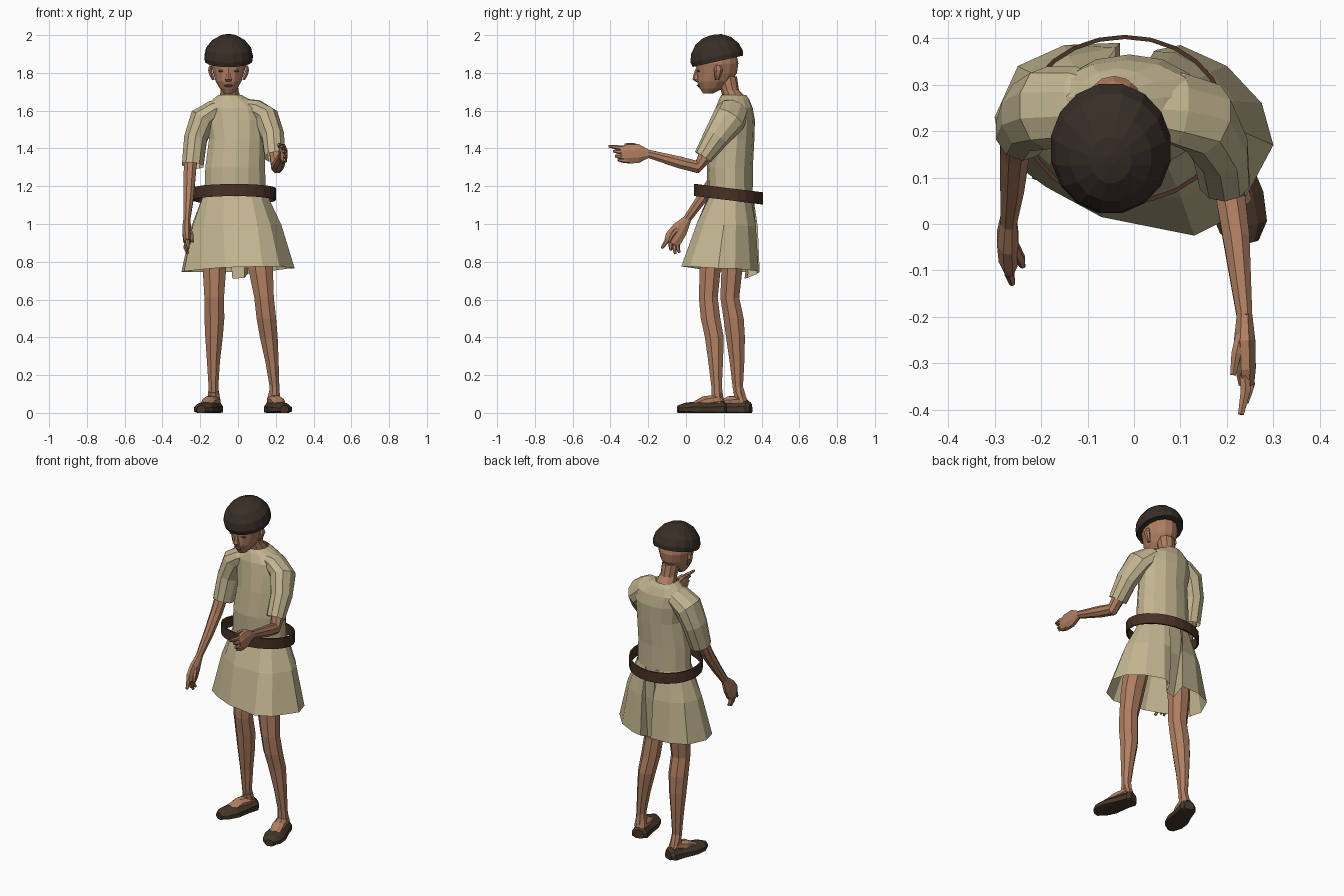
import bpy, bmesh, math
from mathutils import Vector


def material(name, rgb):
    m = bpy.data.materials.new(name)
    m.diffuse_color = (*rgb, 1)
    return m


SKIN = material("skin", (0.43, 0.21, 0.12))
LIPS = material("dark_skin", (0.22, 0.10, 0.06))
CLOTH = material("linen", (0.54, 0.46, 0.28))
HAT = material("dark_felt", (0.040, 0.027, 0.020))
BELT = material("belt_leather", (0.065, 0.031, 0.018))
SHOE = material("shoe_leather", (0.06, 0.037, 0.022))


def skin_rings(name, rings, mat, ends=(True, True), closed_loop=False):
    """Bridge equal-length point rings into a flat-shaded mesh."""
    bm = bmesh.new()
    vs = [[bm.verts.new(p) for p in r] for r in rings]
    n = len(vs[0])
    pairs = list(zip(vs, vs[1:])) + ([(vs[-1], vs[0])] if closed_loop else [])
    for a, b in pairs:
        for i in range(n):
            j = (i + 1) % n
            bm.faces.new((a[i], a[j], b[j], b[i]))
    if ends[0] and not closed_loop:
        bm.faces.new(vs[0][::-1])
    if ends[1] and not closed_loop:
        bm.faces.new(vs[-1])
    bmesh.ops.recalc_face_normals(bm, faces=bm.faces)
    me = bpy.data.meshes.new(name)
    bm.to_mesh(me)
    bm.free()
    me.materials.append(mat)
    ob = bpy.data.objects.new(name, me)
    bpy.context.collection.objects.link(ob)
    return ob


def loft(name, secs, mat, n=8, axis=None, ends=(True, True)):
    """Sections (x, y, z, half width, half depth) swept along their centres."""
    cs = [Vector(s[:3]) for s in secs]
    rings = []
    for k, s in enumerate(secs):
        t = axis or (cs[min(k + 1, len(cs) - 1)] - cs[max(k - 1, 0)])
        t = Vector(t).normalized()
        u = Vector((1, 0, 0))
        u = (u - t * u.dot(t)).normalized()
        v = t.cross(u)
        ring = []
        for i in range(n):
            a = 2 * math.pi * (i + 0.5) / n
            p = cs[k] + u * s[3] * math.cos(a) + v * s[4] * math.sin(a)
            p.z = max(p.z, 0)          # flat on the ground
            ring.append(p)
        rings.append(ring)
    return skin_rings(name, rings, mat, ends)


UP = (0, 0, 1)

# Tunic body
loft("tunic_body", [(-.015, .235, 1.13, .168, .118), (-.015, .232, 1.30, .162, .122),
                    (-.005, .245, 1.45, .152, .117), (-.01, .255, 1.55, .165, .11),
                    (-.02, .255, 1.615, .165, .098), (-.035, .255, 1.66, .10, .08),
                    (-.043, .252, 1.683, .062, .066)], CLOTH, 14, UP, (False, False))

# Skirt: hem outline with an overlapping back fold
hem = [(.30, .17, .765), (.275, .26, .765), (.20, .34, .755), (.10, .385, .75), (.05, .375, .735),
       (.035, .325, .715), (-.03, .31, .71), (-.03, .39, .745), (-.15, .385, .745), (-.25, .34, .745),
       (-.30, .23, .745), (-.285, .15, .75), (-.19, .08, .76), (-.07, .015, .77),
       (.13, -.025, .775), (.22, .02, .775)]


def skirt_ring(f, bulge):
    out = []
    for x, y, z in hem:
        a = math.atan2(y - .2, x)
        w = Vector((-.015 + .168 * math.cos(a), .235 + .12 * math.sin(a), 1.16))
        p = w.lerp(Vector((x, y, z)), f)
        c = Vector((-.01, .21, p.z))
        out.append(c + (p - c) * bulge)
    return out


skin_rings("skirt", [skirt_ring(f, b) for f, b in ((0, 1), (.42, 1.07), (1, 1))],
           CLOTH, (False, False))

# Loose belt: a tilted flat hoop
profile = [(0, .032), (0, -.032), (-.009, -.032), (-.009, .032)]
hoop = []
for i in range(24):
    a = 2 * math.pi * i / 24
    hoop.append([(-.02 + (.22 + r) * math.cos(a), .225 + (.182 + r) * math.sin(a),
                  1.158 - .022 * math.sin(a) + h) for r, h in profile])
skin_rings("belt", hoop, BELT, closed_loop=True)

# Sleeves
loft("right_sleeve", [(-.06, .256, 1.625, .04, .06), (-.125, .254, 1.60, .058, .085),
                      (-.187, .25, 1.555, .073, .09),
                      (-.225, .235, 1.45, .064, .08), (-.24, .20, 1.31, .06, .066)],
     CLOTH, 10, ends=(True, False))
loft("left_sleeve", [(.02, .256, 1.625, .04, .06), (.09, .25, 1.60, .058, .085),
                     (.15, .227, 1.555, .07, .09),
                     (.186, .16, 1.46, .062, .07), (.195, .09, 1.355, .056, .05)],
     CLOTH, 10, ends=(True, False))

# Arms
loft("right_arm", [(-.235, .22, 1.45, .04, .04), (-.253, .19, 1.31, .036, .038),
                   (-.257, .155, 1.24, .034, .036), (-.262, .08, 1.13, .028, .030),
                   (-.27, .005, 1.025, .019, .023)], SKIN)
loft("left_arm", [(.19, .13, 1.44, .036, .036), (.203, .095, 1.345, .035, .038),
                  (.208, .06, 1.302, .034, .036), (.22, -.03, 1.325, .031, .034),
                  (.238, -.20, 1.372, .018, .023)], SKIN)

# Hands: palm, fingers and thumb
loft("right_palm", [(-.27, .01, 1.03, .019, .022), (-.272, -.03, .975, .025, .046),
                    (-.27, -.065, .925, .023, .052), (-.268, -.08, .90, .018, .042)], SKIN)
loft("left_palm", [(.238, -.195, 1.371, .018, .022), (.238, -.25, 1.373, .025, .054),
                   (.24, -.31, 1.370, .024, .054), (.242, -.345, 1.366, .018, .042)], SKIN)


def digits(side, pairs):
    for k, (a, b, c) in enumerate(pairs):
        loft(f"{side}_finger_{k + 1}", [(*a, .013, .013), (*b, .012, .012), (*c, .007, .007)],
             SKIN, 6)


digits("right", [((-.268, -.08, .94), (-.268, -.105, .905), (-.262, -.128, .872)),
                 ((-.272, -.07, .925), (-.275, -.083, .888), (-.265, -.08, .862)),
                 ((-.273, -.055, .915), (-.278, -.063, .875), (-.268, -.056, .842)),
                 ((-.272, -.04, .915), (-.276, -.045, .875), (-.266, -.035, .85)),
                 ((-.26, -.045, .975), (-.245, -.075, .94), (-.24, -.09, .905))])
digits("left", [((.238, -.30, 1.40), (.24, -.36, 1.405), (.23, -.41, 1.412)),
                ((.242, -.30, 1.38), (.247, -.355, 1.382), (.24, -.385, 1.386)),
                ((.243, -.30, 1.355), (.25, -.345, 1.355), (.243, -.375, 1.36)),
                ((.242, -.29, 1.335), (.25, -.33, 1.335), (.245, -.362, 1.34)),
                ((.23, -.24, 1.40), (.22, -.28, 1.418), (.213, -.325, 1.42))])


# Legs, insteps and shoes
def foot(side, heel, toe, ankle):
    h, t, a = Vector((*heel, 0)), Vector((*toe, 0)), Vector((*ankle, .12))

    def at(f, z):
        return (*h.lerp(t, f).to_2d(), z)
    loft(f"{side}_shoe", [(*at(f, .018), w, top) for f, w, top in
                          ((0, .03, .036), (.07, .048, .052), (.3, .052, .045), (.62, .064, .043),
                           (.86, .055, .035), (1, .025, .022))], SHOE, 10)
    loft(f"{side}_instep", [(*a, .028, .03), (*h.lerp(a, .6).to_2d(), .07, .036, .036),
                            (*at(.45, .06), .038, .03), (*at(.66, .042), .034, .018)], SKIN)


loft("left_leg", [(.105, .16, .95, .075, .075), (.12, .128, .76, .07, .06),
                  (.138, .118, .61, .056, .054), (.15, .13, .50, .056, .056),
                  (.163, .15, .40, .051, .054), (.18, .157, .27, .038, .042),
                  (.193, .162, .14, .028, .030), (.193, .168, .05, .034, .036)], SKIN, 8, UP)
loft("right_leg", [(-.115, .24, .95, .075, .075), (-.125, .243, .76, .067, .06),
                   (-.126, .232, .61, .056, .054), (-.125, .252, .50, .057, .058),
                   (-.127, .262, .40, .050, .054), (-.13, .27, .27, .037, .042),
                   (-.13, .274, .14, .028, .030), (-.13, .295, .05, .034, .036)], SKIN, 8, UP)
foot("left", (.178, .21), (.245, -.042), (.193, .162))
foot("right", (-.118, .343), (-.195, .09), (-.13, .274))

# Neck and head
X = -.05
loft("neck", [(-.043, .254, 1.65, .068, .068), (-.043, .25, 1.68, .056, .058),
              (-.045, .232, 1.71, .049, .048), (X, .215, 1.78, .052, .055)], SKIN, 10, UP)
loft("head", [(X, .118, 1.692, .024, .028), (X, .135, 1.718, .048, .062),
              (X, .15, 1.755, .07, .092), (X, .163, 1.80, .084, .107),
              (X, .165, 1.85, .096, .112), (X, .165, 1.91, .09, .10)], SKIN, 14, UP)
loft("nose", [(X, .064, 1.825, .008, .012), (X, .055, 1.785, .013, .017),
              (X, .054, 1.765, .021, .02), (X, .066, 1.752, .014, .012)], SKIN, 6, UP)
loft("mouth", [(X, .066, 1.738, .018, .006), (X, .066, 1.732, .026, .010),
               (X, .074, 1.722, .016, .007)], LIPS, 8, UP)
for s, side in ((-1, "right"), (1, "left")):
    loft(f"{side}_ear", [(X + s * .08, .165, 1.762, .008, .010), (X + s * .09, .168, 1.785, .012, .017),
                         (X + s * .099, .172, 1.815, .012, .023), (X + s * .096, .17, 1.838, .008, .015)],
         SKIN, 6, UP)
    loft(f"{side}_eye", [(X + s * .038, .068, 1.806, .016, .004), (X + s * .038, .067, 1.810, .020, .006),
                         (X + s * .038, .068, 1.814, .016, .004)], LIPS, 6, UP)

# Round cap tilted forward
tilt = Vector((0, -.22, .975)).normalized()
cap = []
for h, rx, ry in ((-.014, .105, .115), (-.014, .127, .139), (.012, .131, .145), (.055, .121, .132),
                  (.097, .088, .098), (.122, .045, .052), (.128, .012, .012)):
    cap.append((*(Vector((X, .165, 1.875)) + tilt * h), rx, ry))
loft("cap", cap, HAT, 16, tilt)
